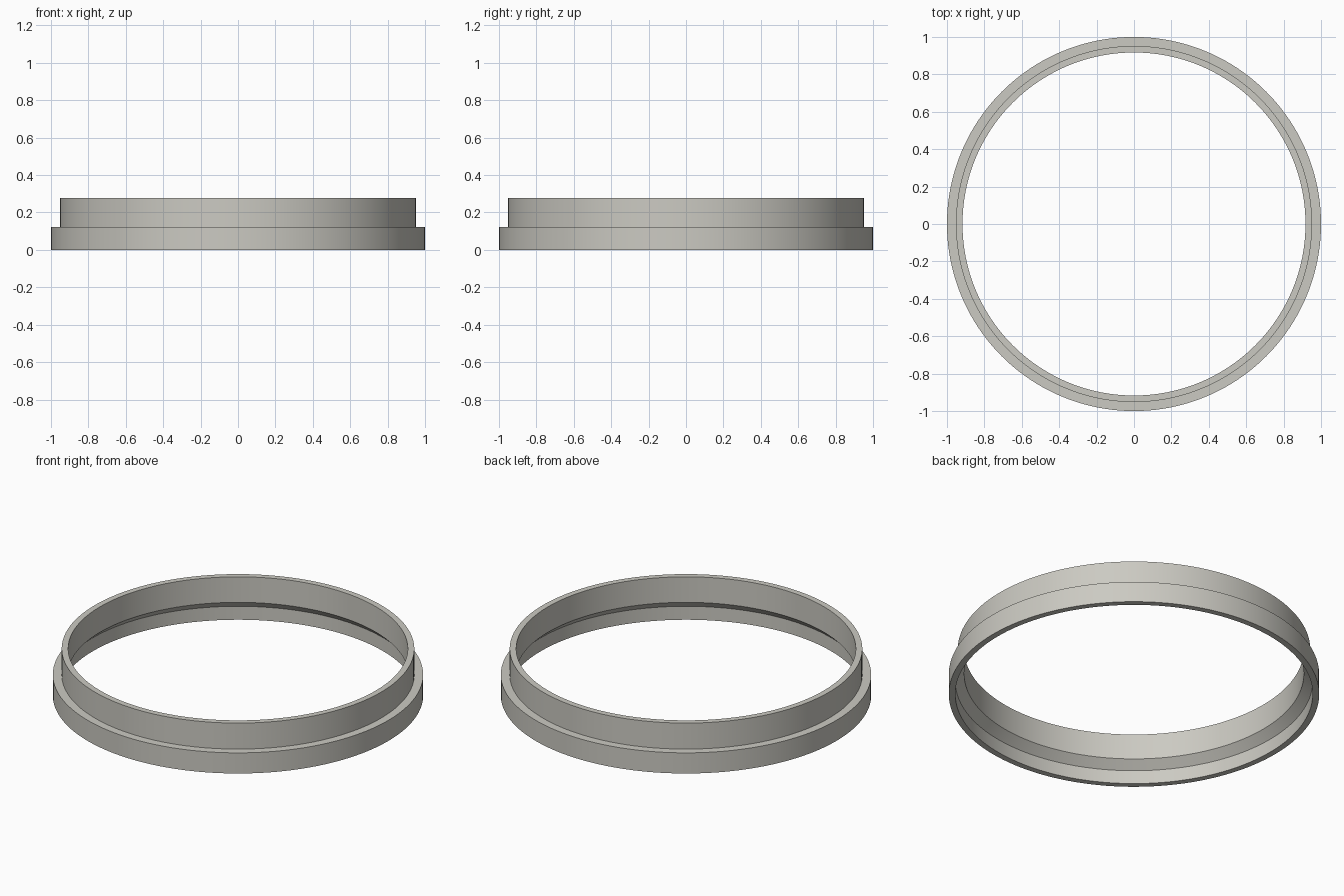
import bpy, bmesh, math

if "Cube" in bpy.data.objects:
    bpy.data.objects.remove(bpy.data.objects["Cube"])

SEGMENTS = 160

# Closed cross-section (radius, height): wide skirt, narrower collar, chamfer inside
PROFILE = [(1.0, 0.0), (1.0, 0.123), (0.952, 0.123), (0.952, 0.278),
           (0.917, 0.278), (0.917, 0.126), (0.965, 0.08), (0.965, 0.0)]

grey = bpy.data.materials.new("warm grey")
grey.diffuse_color = (0.60, 0.59, 0.54, 1.0)
grey.use_nodes = True
grey.node_tree.nodes["Principled BSDF"].inputs["Base Color"].default_value = grey.diffuse_color


def lathe(name, profile, material):
    """Revolve a closed cross-section around the z axis."""
    bm = bmesh.new()
    rings = []
    for i in range(SEGMENTS):
        a = 2 * math.pi * i / SEGMENTS
        rings.append([bm.verts.new((r * math.cos(a), r * math.sin(a), z))
                      for r, z in profile])
    n = len(profile)
    for i in range(SEGMENTS):
        a, b = rings[i], rings[(i + 1) % SEGMENTS]
        for j in range(n):
            k = (j + 1) % n
            bm.faces.new((a[j], b[j], b[k], a[k]))
    bmesh.ops.recalc_face_normals(bm, faces=bm.faces)
    mesh = bpy.data.meshes.new(name)
    bm.to_mesh(mesh)
    bm.free()
    mesh.materials.append(material)
    obj = bpy.data.objects.new(name, mesh)
    bpy.context.collection.objects.link(obj)
    return obj


# Stepped adapter ring, smooth around and sharp at the steps
ring = lathe("stepped_ring", PROFILE, grey)
bpy.context.view_layer.objects.active = ring
ring.select_set(True)
bpy.ops.object.shade_smooth_by_angle(angle=math.radians(30))
